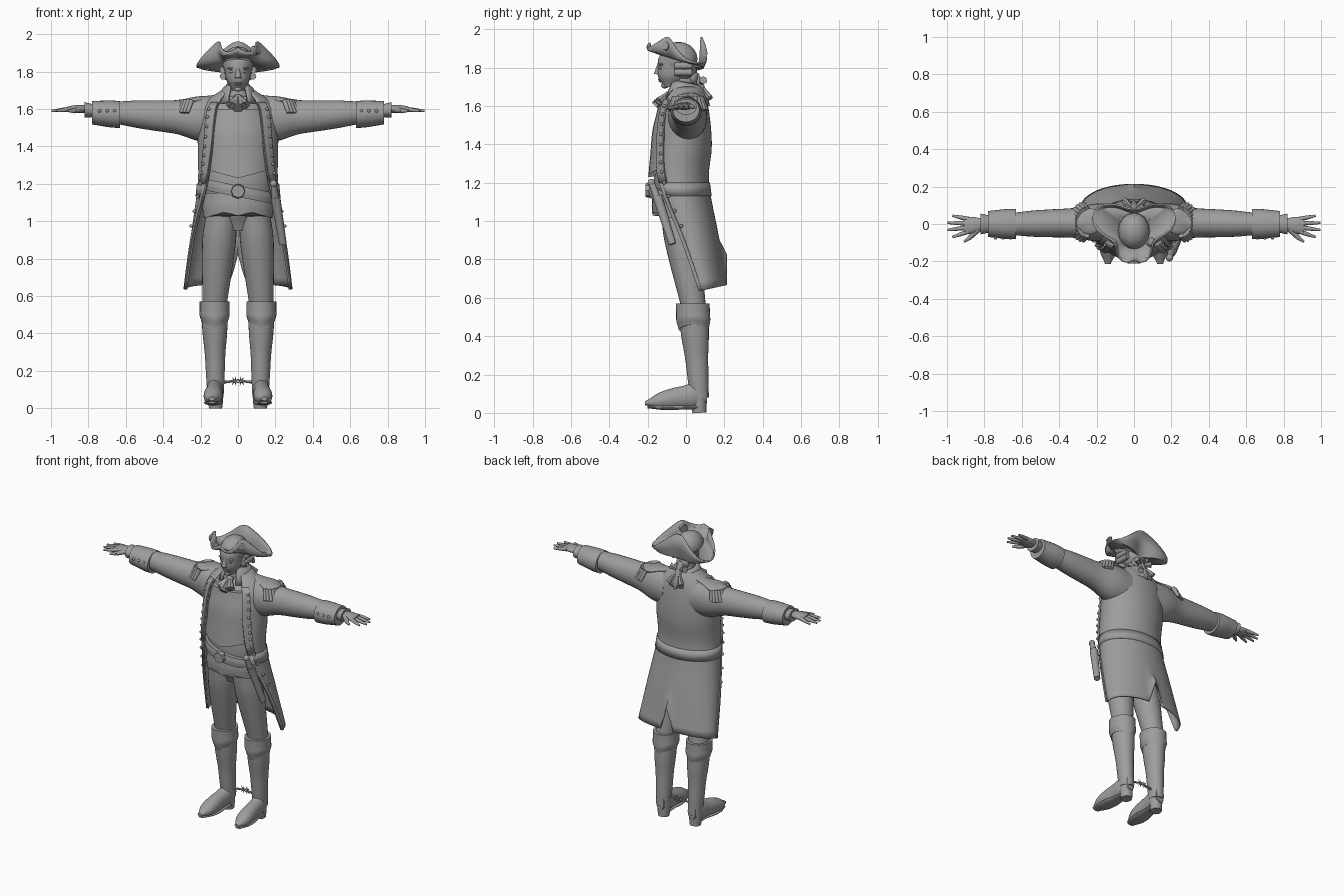
import bpy
import bmesh
from math import sin, cos, pi, radians
from mathutils import Vector, Matrix

cube = bpy.data.objects.get("Cube")
if cube:
    bpy.data.objects.remove(cube, do_unlink=True)

GREY = (.34, .34, .34, 1)
stone = bpy.data.materials.new("stone_grey")
stone.use_nodes = True
stone.diffuse_color = GREY
stone.node_tree.nodes["Principled BSDF"].inputs["Base Color"].default_value = GREY


def spline(rows, steps=4):
    """Smooth curve through control rows of any width."""
    out, last = [], len(rows) - 1
    for i in range(last):
        before, here, there, after = rows[max(i - 1, 0)], rows[i], rows[i + 1], rows[min(i + 2, last)]
        for k in range(steps):
            t = k / steps
            out.append([b + t / 2 * (c - a + t * (2 * a - 5 * b + 4 * c - d + t * (3 * (b - c) + d - a)))
                        for a, b, c, d in zip(before, here, there, after)])
    out.append(list(rows[last]))
    return out


def finish(name, bm, mirror=False, thick=0, angle=40):
    """Turn a bmesh into a smooth shaded object, optionally mirrored and thickened."""
    bmesh.ops.recalc_face_normals(bm, faces=bm.faces)
    mesh = bpy.data.meshes.new(name)
    bm.to_mesh(mesh)
    bm.free()
    obj = bpy.data.objects.new(name, mesh)
    bpy.context.collection.objects.link(obj)
    mesh.materials.append(stone)
    bpy.ops.object.select_all(action='DESELECT')
    obj.select_set(True)
    bpy.context.view_layer.objects.active = obj
    bpy.ops.object.shade_smooth_by_angle(angle=radians(angle))
    if mirror:
        obj.modifiers.new("mirror", 'MIRROR')
    if thick:
        solid = obj.modifiers.new("thickness", 'SOLIDIFY')
        solid.thickness = thick
        solid.offset = 0


def sheet(name, rows, closed=False, **options):
    """Quad surface through rows of points; closed rows make a capped tube."""
    bm = bmesh.new()
    grid = [[bm.verts.new(point) for point in row] for row in rows]
    count = len(grid[0])
    for low, high in zip(grid, grid[1:]):
        for j in range(count if closed else count - 1):
            k = (j + 1) % count
            bm.faces.new((low[j], low[k], high[k], high[j]))
    if closed:
        bm.faces.new(grid[0])
        bm.faces.new(grid[-1])
    finish(name, bm, **options)


def limb(name, axis, start, end, radii, flat=(1, 1), bend=None, sides=28, **options):
    """Oval tube with evenly spaced radii; flat is the height to width ratio at each end."""
    start, end = Vector(start), Vector(end)
    profile = spline([(radius,) for radius in radii])
    rings = []
    for i, (radius,) in enumerate(profile):
        along = i / (len(profile) - 1)
        ratio = flat[0] + (flat[1] - flat[0]) * along
        ring = []
        for j in range(sides):
            t = 2 * pi * j / sides
            offset = [radius * cos(t), radius * ratio * sin(t)]
            offset.insert(axis, 0)
            point = start.lerp(end, along) + Vector(offset)
            if bend:
                point.z += bend(point)
            ring.append(point)
        rings.append(ring)
    sheet(name, rings, closed=True, **options)


def blobs(name, items, mirror=False):
    """Ellipsoids given as centre and radii."""
    bm = bmesh.new()
    for centre, radii in items:
        bmesh.ops.create_uvsphere(bm, u_segments=16, v_segments=10, radius=1,
                                  matrix=Matrix.Translation(centre) @ Matrix.Diagonal((*radii, 1)))
    finish(name, bm, mirror)


def rods(name, items, mirror=False, sides=12):
    """Tapered rods given as start, end and two radii."""
    bm = bmesh.new()
    for start, end, first, second in items:
        a, b = Vector(start), Vector(end)
        turn = (b - a).to_track_quat('Z', 'Y').to_matrix().to_4x4()
        bmesh.ops.create_cone(bm, cap_ends=True, segments=sides, radius1=first, radius2=second,
                              depth=(b - a).length, matrix=Matrix.Translation((a + b) / 2) @ turn)
    finish(name, bm, mirror)


# Body, waistcoat, belt and breeches
limb("torso", 2, (0, -.02, 1.68), (0, -.04, .95), (.07, .18, .19, .185, .185, .15, .06), (.65, .75))
limb("waistcoat", 2, (0, -.03, 1.6), (0, -.045, 1.23), (.165, .19, .19, .19), (.7, .8),
     bend=lambda p: max(0, 1.4 - p.z) * abs(p.x) * 1.6)
limb("waistcoat_skirt", 2, (0, -.04, 1.15), (0, -.04, 1), (.185, .19, .185), (.73, .73),
     bend=lambda p: max(0, 1.1 - p.z) * (.5 - abs(abs(p.x) - .07) * 3))
limb("belt", 2, (0, -.045, 1.13), (0, -.045, 1.19), (.19, .195, .19), (.77, .77), bend=lambda p: -p.x / 5)
rods("belt_buckle", [((0, -.18, 1.16), (0, -.21, 1.16), .04, .035)], sides=8)
limb("thigh", 2, (.09, -.05, 1.05), (.125, .04, .55), (.08, .09, .085, .075, .065), mirror=True)

# Boots
limb("boot_shaft", 2, (.125, .04, .5), (.12, .07, .08), (.07, .065, .055, .05, .045), (1.1, 1.1), mirror=True)
limb("boot_cuff", 2, (.125, .035, .57), (.125, .04, .43), (.08, .08, .08, .07), (1.1, 1.1),
     bend=lambda p: max(0, .52 - p.z) * abs(p.x - .125) * 5, mirror=True)
limb("foot", 1, (.14, -.215, .05), (.12, .11, .1), (.015, .045, .05, .046, .045, .03), (.7, 1.7), mirror=True)
limb("sole", 1, (.14, -.2, .03), (.12, .06, .03), (.02, .045, .05, .04, .04), (.3, .3), mirror=True)
rods("boot_heel", [((.12, .07, 0), (.12, .065, .08), .036, .044)], mirror=True, sides=18)
spokes = [2 * pi * k / 7 for k in range(7)]
hub = Vector((.016, .08, .145))
rods("spur", [((.08, .07, .14), hub, .009, .005)] +
     [(hub, hub + Vector((cos(a), 0, sin(a))) * .026, .005, .001) for a in spokes], mirror=True, sides=6)

# Coat: height, half width, front, back, opening angle
COAT = spline([(1.7, .08, -.07, .07, .7), (1.6, .2, -.14, .11, .6), (1.4, .21, -.18, .13, .7),
               (1.2, .21, -.19, .115, .9), (.9, .25, -.12, .17, 1.25), (.64, .28, -.03, .21, 1.4)])


def on_coat(row, t, grow=0):
    """Point of the coat at an angle from the front, with a sloped hem and a rear slit."""
    z, half, front, back, gap = row
    low = max(0, .9 - z)
    slit = .6 * max(0, 1 - abs(t - pi) * 6)
    return Vector(((half + grow) * sin(t), (front + back) / 2 - ((back - front) / 2 + grow) * cos(t),
                   z + low * (slit - cos(t) / 10)))


def shell(name, top=2, bottom=0, span=None, grow=0, thick=.01, mirror=False):
    """Strip of the coat surface between two heights."""
    rows = []
    for row in COAT:
        if bottom <= row[0] <= top:
            gap = row[-1]
            wide = span or 2 * (pi - gap)
            rows.append([on_coat(row, gap + wide * j / 40, grow) for j in range(41)])
    sheet(name, rows, mirror=mirror, thick=thick)


shell("coat")
shell("lapel", top=1.66, bottom=1.19, span=.28, grow=.01, mirror=True)
shell("coat_edge_trim", top=1.21, span=.12, grow=.007, mirror=True)
shell("coat_waist_seam", top=1.21, bottom=1.1, grow=.005)
blobs("coat_buttons", [(on_coat(row, row[-1] + .2, .016), [.009] * 3) for row in COAT[4:16]], mirror=True)
sweep = [.5 + (2 * pi - 1) * j / 30 for j in range(31)]
sheet("collar", [[((.06 + k * .035) * sin(t), -(.06 + k * .04) * cos(t), 1.72 - k * k / 20 + cos(t) / 80)
                  for t in sweep] for k in (0, .5, 1, 1.4)], thick=.012)

# Sleeves, cuffs and epaulettes
limb("sleeve", 0, (.1, .01, 1.54), (.65, 0, 1.58), (.1, .1, .08, .075, .07, .06), (1.25, 1), mirror=True)
limb("sleeve_cuff", 0, (.63, 0, 1.57), (.78, 0, 1.58), (.08, .08, .075, .07), (.9, .9), mirror=True)
blobs("cuff_buttons", [((x, -.074, 1.59), [.009] * 3) for x in (.66, .7, .74)], mirror=True)
limb("lace_ruffle", 0, (.77, 0, 1.59), (.82, 0, 1.595), (.045, .05, .055), (.75, .75), mirror=True)
limb("epaulette_strap", 0, (.1, .02, 1.67), (.3, .01, 1.63), (.03, .045, .07, .05), (.3, .3), mirror=True)
fringe = [pi * (k / 12 - .5) for k in range(13)]
rods("epaulette_fringe", [((.25 + .05 * cos(a), .01 + .07 * sin(a), 1.645),
                           (.27 + .07 * cos(a), .01 + .1 * sin(a), 1.58), .014, .01) for a in fringe], mirror=True)

# Hands
limb("palm", 0, (.78, 0, 1.6), (.91, -.01, 1.6), (.03, .035, .045, .04), (.7, .35), mirror=True)
thumb = Vector((.875, -.07, 1.59))
fingers = [((.83, -.025, 1.6), thumb, .017, .013), (thumb, (.91, -.095, 1.59), .013, .006)]
for k in range(4):
    root = Vector((.885, -.04 + k * .022, 1.6))
    tip = Vector((1 - .013 * (k - 1.5) ** 2, -.07 + k * .038, 1.59))
    knuckle = root.lerp(tip, .5)
    fingers += [(root, knuckle, .013, .011), (knuckle, tip, .011, .006)]
rods("fingers", fingers, mirror=True)

# Neckcloth and frills
rods("neck", [((0, .01, 1.62), (0, -.015, 1.76), .056, .05)], sides=20)
limb("neckcloth", 2, (0, 0, 1.64), (0, -.015, 1.7), (.068, .07, .06))
blobs("frill_knot", [((0, -.09, 1.66), (.025, .02, .018))])
rods("neck_frill", [((0, -.085, 1.67), (x, -.16 + abs(x) / 2, 1.6 + abs(x) / 2), .01, .028)
                    for x in (-.04, -.02, 0, .02, .04)], sides=7)

# Head, face and hair
limb("head", 2, (0, -.08, 1.7), (0, -.04, 1.9), (.03, .06, .07, .075, .06), (1.25, 1.25))
rods("nose", [((0, -.14, 1.82), (0, -.15, 1.765), .008, .018)])
blobs("mouth_and_chin", [((0, -.136, 1.738), (.022, .01, .005)), ((0, -.133, 1.729), (.018, .01, .005)),
                         ((0, -.11, 1.706), (.02, .02, .014))])
blobs("brow_and_eye", [((.03, -.128, 1.817), (.026, .014, .007)), ((.03, -.13, 1.798), (.015, .012, .008))],
      mirror=True)
blobs("hair", [((0, -.01, 1.8), (.085, .07, .07)), ((0, .035, 1.75), (.045, .03, .04))])
rods("hair_curls", [((.08, -.06, z), (.075, .03, z), .018, .018) for z in (1.81, 1.775)], mirror=True)
limb("ponytail", 2, (0, .05, 1.77), (0, .12, 1.6), (.02, .024, .02, .008), (.8, .8))
rods("hair_ribbon", [((0, .075, 1.715), (.055, .09, 1.735), .006, .022),
                     ((0, .08, 1.71), (.05, .125, 1.64), .006, .018)], mirror=True, sides=6)

# Cocked hat: three-cornered brim with folded sides and raised back
blobs("hat_crown", [((0, -.04, 1.845), (.085, .1, .09))])


def brim_ring(radius, height):
    turns = [pi * k / 36 for k in range(37)]
    return [(radius(t) * sin(t), -.04 - radius(t) * cos(t), height(t)) for t in turns]


def corner(t):
    return cos(1.5 * t) ** 2


def reach(t):
    return .12 + corner(t) * (.03 + sin(t) / 10)


sheet("hat_brim", [brim_ring(lambda t: .08, lambda t: 1.84 + cos(t) / 40),
                   brim_ring(lambda t: reach(t) - .02, lambda t: 1.84 + cos(t) / 20),
                   brim_ring(lambda t: reach(t) - .005, lambda t: 1.88 + cos(t) / 40 - corner(t) * sin(t) / 20),
                   brim_ring(reach, lambda t: 1.96 - corner(t) * (.03 + .12 * sin(t)))],
      mirror=True, thick=.01, angle=60)
rods("hat_cockade", [((.08, -.09, 1.91), (.11, -.11, 1.915), .026, .022)])

# Pistol hung at the left hip
grip = Vector((.19, -.18, 1.2))
rods("pistol", [((.2, -.15, 1.13), (.24, -.07, .88), .026, .02), ((.2, -.15, 1.12), grip, .02, .016)])
blobs("pistol_pommel", [(grip, [.02] * 3)])
